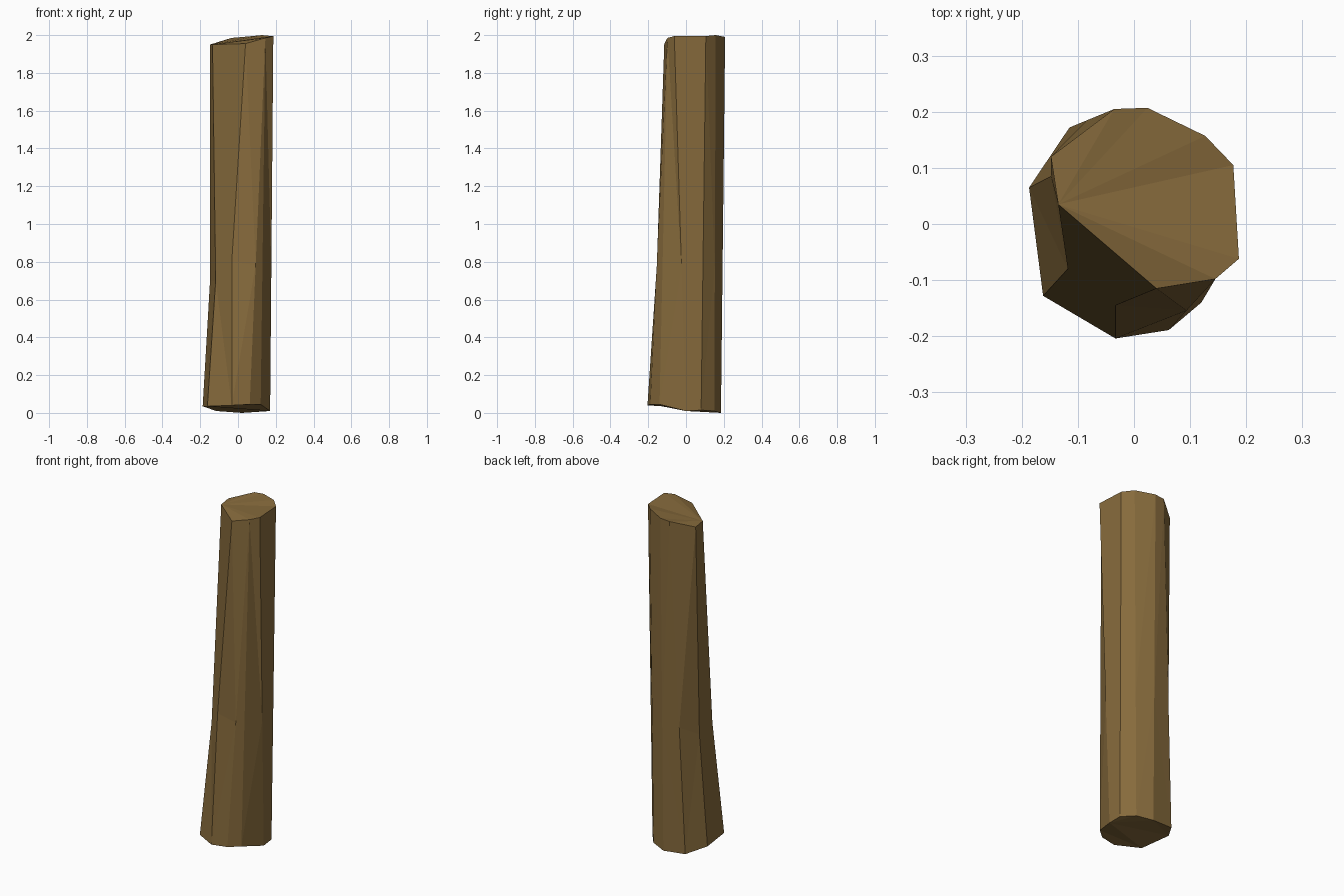
import bpy, bmesh
from mathutils import Vector

if "Cube" in bpy.data.objects:
    bpy.data.objects.remove(bpy.data.objects["Cube"])

# Matching cross-sections, counter-clockwise from the left side
bottom = [(-.187, .065, .035), (-.162, -.128, .035), (-.033, -.204, .04), (.062, -.189, .045),
          (.12, -.14, .045), (.17, 0, .01), (.165, .08, .015), (.11, .15, .01),
          (.02, .185, 0), (-.115, .172, .01)]
top = [(-.148, .12, 1.95), (-.135, .035, 1.95), (.04, -.115, 1.955), (.145, -.098, 1.985),
       (.145, -.098, 1.985), (.187, -.062, 1.995), (.177, .105, 1.995), (.127, .157, 2),
       (.024, .207, 1.99), (-.035, .205, 1.985)]
# Pinched waist on the front left; elsewhere the sides run straight
waist = {0: (-.148, .085, .7), 1: (-.118, -.08, .7), 2: (-.033, -.145, .8)}
middle = [waist.get(i) or Vector(b).lerp(Vector(t), .38)
          for i, (b, t) in enumerate(zip(bottom, top))]

bm = bmesh.new()
rings = [[bm.verts.new(p) for p in ring] for ring in (bottom, middle, top)]
n = len(bottom)

# Bark sides
for lo, hi in zip(rings, rings[1:]):
    for i in range(n):
        j = (i + 1) % n
        bm.faces.new((lo[i], lo[j], hi[j], hi[i]))

# Cut ends: base polygon, and a top fanned from its low left corner
bm.faces.new(rings[0][::-1])
t = rings[2]
for k in range(2, n):
    bm.faces.new((t[1], t[k], t[(k + 1) % n]))

bmesh.ops.remove_doubles(bm, verts=bm.verts[:], dist=.0005)
bmesh.ops.triangulate(bm, faces=[f for f in bm.faces if len(f.verts) > 3])
bmesh.ops.recalc_face_normals(bm, faces=bm.faces[:])

mesh = bpy.data.meshes.new("log")
bm.to_mesh(mesh)
bm.free()
log = bpy.data.objects.new("log", mesh)
bpy.context.collection.objects.link(log)

# Brown wood
wood = bpy.data.materials.new("wood")
wood.diffuse_color = (.24, .145, .045, 1)
wood.use_nodes = True
wood.node_tree.nodes["Principled BSDF"].inputs["Base Color"].default_value = wood.diffuse_color
mesh.materials.append(wood)
